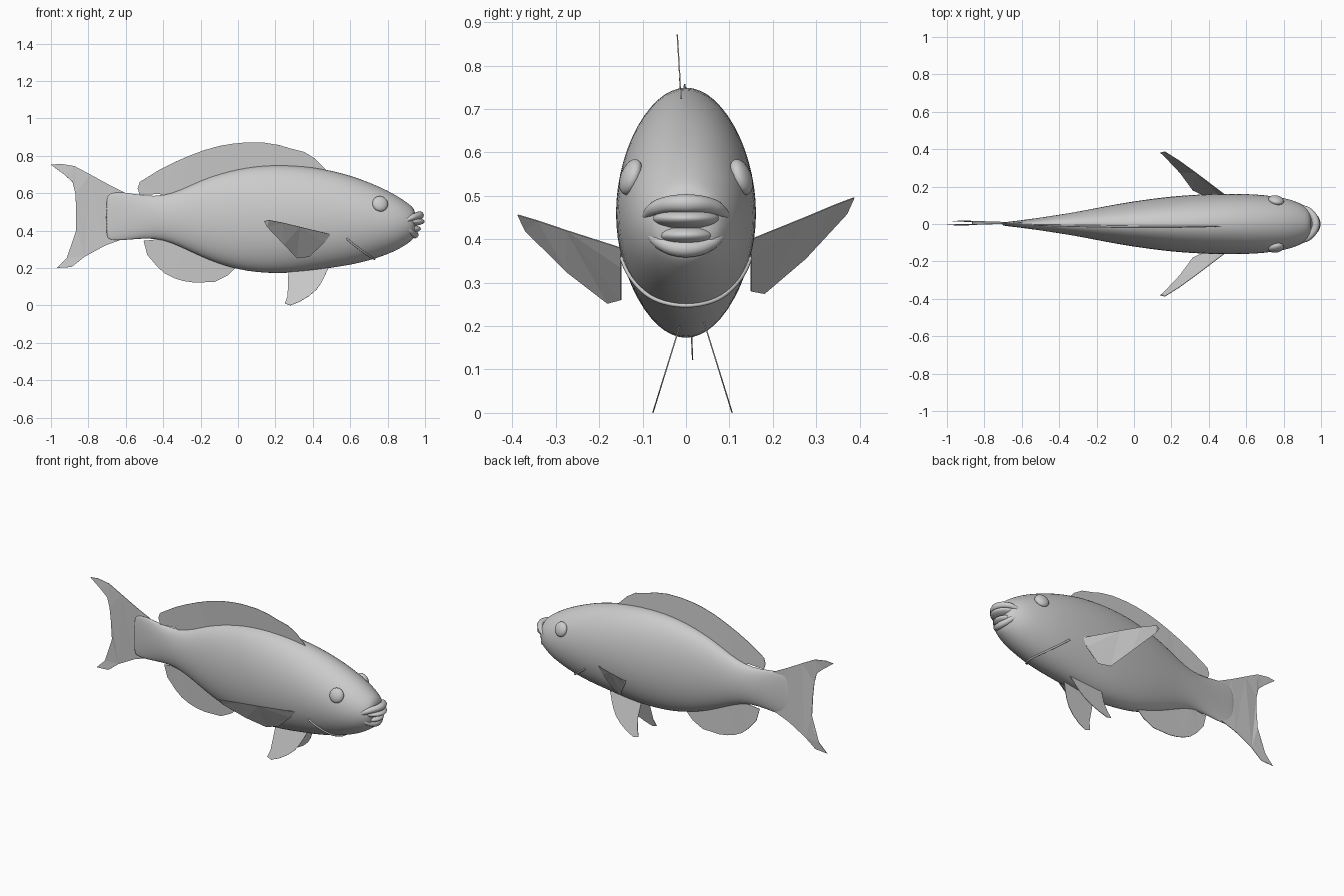
import bpy, bmesh, math
from mathutils import Vector

old = bpy.data.objects.get("Cube")
if old:
    bpy.data.objects.remove(old)

grey = bpy.data.materials.new("plain grey")
grey.use_nodes = True
grey.diffuse_color = (0.6, 0.6, 0.6, 1)
grey.node_tree.nodes["Principled BSDF"].inputs["Base Color"].default_value = (0.6, 0.6, 0.6, 1)


def finish(obj, smooth=True):
    obj.data.materials.append(grey)
    bpy.ops.object.select_all(action="DESELECT")
    obj.select_set(True)
    bpy.context.view_layer.objects.active = obj
    if smooth:
        bpy.ops.object.shade_smooth_by_angle(angle=math.radians(40))
    return obj


def mesh_object(name, bm):
    bmesh.ops.recalc_face_normals(bm, faces=bm.faces[:])
    mesh = bpy.data.meshes.new(name)
    bm.to_mesh(mesh)
    bm.free()
    obj = bpy.data.objects.new(name, mesh)
    bpy.context.collection.objects.link(obj)
    return obj


# Body stations: x, top, bottom, half width
stations = [
    (-.705, .575, .365, .007), (-.69, .60, .35, .01), (-.62, .61, .345, .018),
    (-.5, .585, .36, .034), (-.4, .586, .352, .05), (-.3, .62, .31, .066),
    (-.2, .67, .26, .086), (-.1, .705, .22, .105), (0, .731, .19, .122),
    (.1, .747, .175, .136), (.2, .753, .169, .148), (.3, .75, .173, .156),
    (.4, .741, .185, .161), (.5, .722, .199, .163), (.6, .696, .215, .162),
    (.7, .66, .237, .156), (.8, .615, .272, .141), (.86, .58, .30, .124),
    (.9, .553, .325, .105), (.93, .53, .347, .085), (.95, .505, .37, .06)]
SIDES = 28


def skin_point(x, angle):
    for a, b in zip(stations, stations[1:]):
        if a[0] <= x <= b[0]:
            t = (x - a[0]) / (b[0] - a[0])
            top, low, wide = (a[i] + (b[i] - a[i]) * t for i in (1, 2, 3))
            return Vector((x, wide * math.cos(angle),
                           (top + low) / 2 + (top - low) / 2 * math.sin(angle)))


bm = bmesh.new()
rings = [[bm.verts.new(skin_point(s[0], math.tau * i / SIDES)) for i in range(SIDES)]
         for s in stations]
for a, b in zip(rings, rings[1:]):
    for i in range(SIDES):
        j = (i + 1) % SIDES
        bm.faces.new((a[i], a[j], b[j], b[i]))
bm.faces.new(rings[0])
bm.faces.new(rings[-1])
body = mesh_object("body", bm)
sub = body.modifiers.new("smooth skin", "SUBSURF")
sub.levels = sub.render_levels = 1
finish(body)


def tube(name, points, radii, thickness):
    curve = bpy.data.curves.new(name, "CURVE")
    curve.dimensions = "3D"
    curve.bevel_depth = thickness
    curve.bevel_resolution = 3
    curve.use_fill_caps = True
    spline = curve.splines.new("BEZIER")
    spline.bezier_points.add(len(points) - 1)
    for p, co, r in zip(spline.bezier_points, points, radii):
        p.co, p.radius = co, r
        p.handle_left_type = p.handle_right_type = "AUTO"
    obj = bpy.data.objects.new(name, curve)
    bpy.context.collection.objects.link(obj)
    bpy.ops.object.select_all(action="DESELECT")
    obj.select_set(True)
    bpy.context.view_layer.objects.active = obj
    bpy.ops.object.convert(target="MESH")
    return finish(bpy.context.object)


def ball(name, place, size, turn=(0, 0, 0)):
    bpy.ops.mesh.primitive_uv_sphere_add(segments=24, ring_count=14, location=place, rotation=turn)
    obj = bpy.context.object
    obj.name = name
    obj.scale = size
    return finish(obj)


# Mouth: two lips that meet at the corners, with a beak inside each
def lip(name, half, thickness):
    points = [(x, -y, z) for x, y, z in half] + [(x, y, z) for x, y, z in half[-2::-1]]
    radii = [.4, .8, 1, .8, .4]
    tube(name, points, radii, thickness)


lip("upper_lip", [(.885, .099, .447), (.942, .064, .474), (.972, 0, .482)], .022)
lip("lower_lip", [(.885, .095, .436), (.925, .06, .393), (.945, 0, .378)], .02)
ball("upper_beak", (.9, 0, .448), (.098, .082, .027))
ball("lower_beak", (.89, 0, .409), (.088, .072, .026))

# Eyes
for side, label in ((1, "left"), (-1, "right")):
    ball(label + "_eye", (.76, side * .127, .543), (.042, .023, .043),
         (side * math.radians(20), 0, -side * math.radians(12)))

# Gill cover edge, running along both cheeks and under the throat
gill = []
for i in range(17):
    t = -1 + i / 8
    x = .73 - .15 * abs(t) ** 2
    gill.append(skin_point(x, -math.pi / 2 + t * 1.15))
tube("gill_cover_edge", gill, [1] * len(gill), .005)


# Fins: thin outlines, optionally rounded with a spline pass
def fin(name, outline, place):
    bm = bmesh.new()
    bm.faces.new([bm.verts.new(place(*p)) for p in outline])
    bmesh.ops.triangulate(bm, faces=bm.faces[:])
    obj = mesh_object(name, bm)
    solid = obj.modifiers.new("thin", "SOLIDIFY")
    solid.thickness = .003
    solid.offset = 0
    return finish(obj, False)


fin("tail_fin", [
    (-1, .752), (-.95, .757), (-.875, .745), (-.79, .70), (-.69, .645), (-.6, .60),
    (-.6, .36), (-.71, .32), (-.82, .26), (-.89, .205), (-.97, .20), (-.915, .255),
    (-.88, .32), (-.865, .40), (-.865, .52), (-.87, .60), (-.885, .66), (-.93, .70)],
    lambda x, z: (x, .006 - .012 * math.sin((z - .48) * 9) * (-.6 - x) / .3, z))

fin("dorsal_fin", [
    (-.525, .59), (-.537, .625), (-.525, .66), (-.42, .725), (-.34, .765), (-.26, .80),
    (-.18, .83), (-.10, .852), (-.03, .864), (.04, .871), (.14, .87), (.22, .857), (.275, .84),
    (.355, .82), (.41, .785), (.47, .725), (.3, .7), (0, .68), (-.2, .62),
    (-.32, .58), (-.39, .58), (-.42, .596)],
    lambda x, z: (x, -.005 - .06 * max(0, z - .62), z))

fin("anal_fin", [
    (-.505, .345), (-.485, .27), (-.43, .205), (-.39, .17), (-.34, .145), (-.29, .13),
    (-.235, .122), (-.125, .125), (-.055, .16), (-.015, .2), (-.1, .25),
    (-.28, .34), (-.4, .37), (-.44, .352)],
    lambda x, z: (x, .005 + .045 * max(0, .35 - z), z))

for side, label in ((1, "left"), (-1, "right")):
    fin(label + "_pelvic_fin", [
        (.27, .2), (.275, .11), (.265, .05), (.25, .01), (.28, 0), (.33, .02), (.38, .05),
        (.42, .085), (.445, .12), (.465, .16), (.49, .215)],
        lambda x, z: (x, .015 + side * (.0325 + (.19 - z) * .31), z))
    lift = .02 if side > 0 else 0
    fin(label + "_pectoral_fin", [
        (.14, .38, .45), (.165, .387, .456), (.24, .34, .442), (.33, .275, .42),
        (.495, .15, .38), (.46, .15, .335), (.38, .15, .26), (.315, .18, .252),
        (.245, .275, .325), (.155, .37, .42)],
        lambda x, y, z: (x, side * y, z + lift + lift * (y - .15) / .24))
